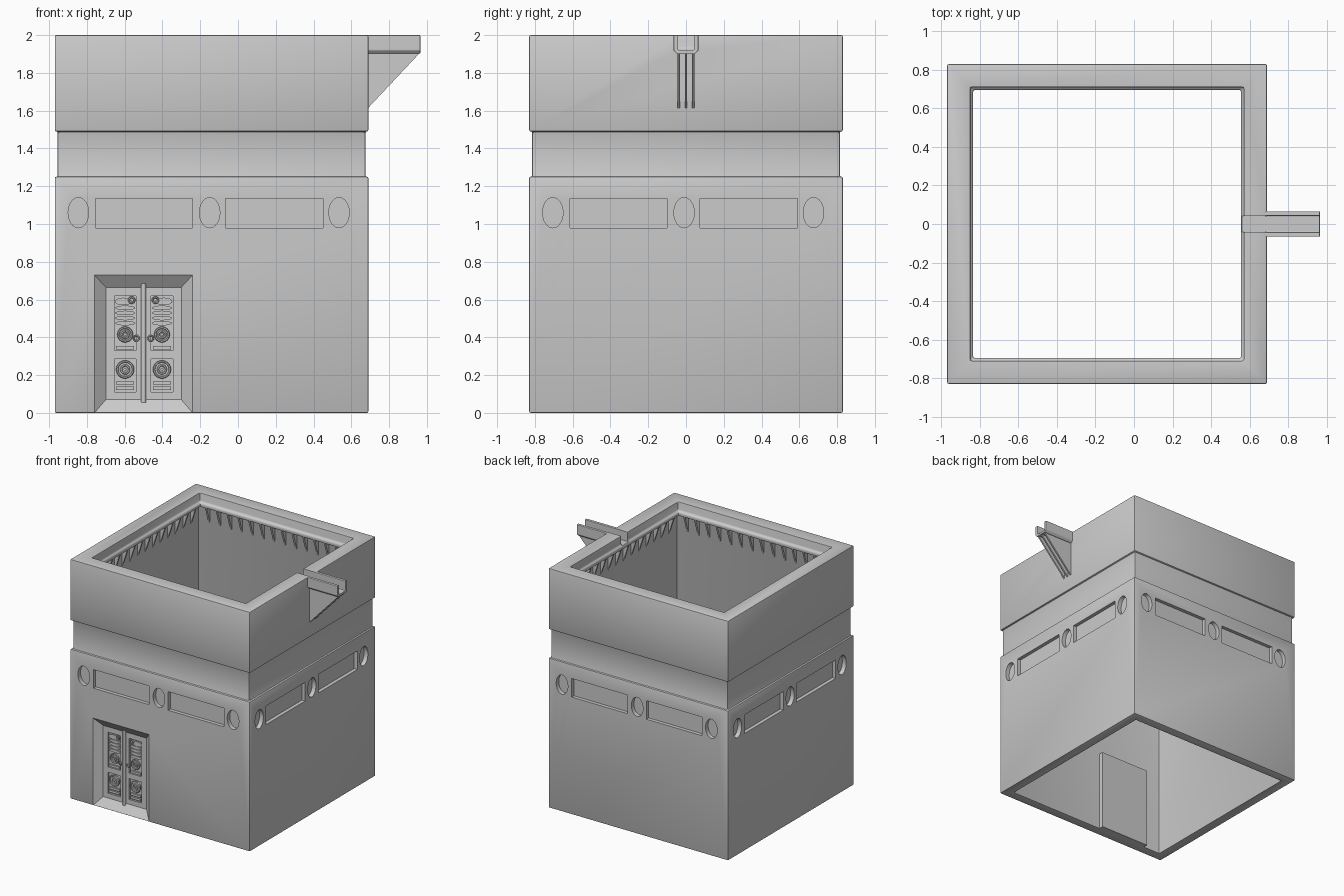
import bpy, bmesh, math
from mathutils import Matrix, Vector

if "Cube" in bpy.data.objects:
    bpy.data.objects.remove(bpy.data.objects["Cube"], do_unlink=True)

stone = bpy.data.materials.new("stone_grey")
stone.use_nodes = True
GREY = (0.6, 0.6, 0.6, 1)
stone.diffuse_color = GREY
stone.node_tree.nodes["Principled BSDF"].inputs["Base Color"].default_value = GREY

CX = -0.14       # tower axis in x
HALF = 0.83      # half width of the tower
DOOR_X = -0.50   # centre line of the door
DOOR_Y = -0.78   # plane of the door leaves


def finish(bm, name, smooth=True):
    bmesh.ops.recalc_face_normals(bm, faces=bm.faces)
    mesh = bpy.data.meshes.new(name)
    bm.to_mesh(mesh)
    bm.free()
    mesh.materials.append(stone)
    obj = bpy.data.objects.new(name, mesh)
    bpy.context.collection.objects.link(obj)
    activate(obj)
    if smooth:
        bpy.ops.object.shade_smooth_by_angle(angle=math.radians(35))
    return obj


def activate(obj):
    bpy.ops.object.select_all(action='DESELECT')
    obj.select_set(True)
    bpy.context.view_layer.objects.active = obj


def bevel(obj, width, segments=2):
    mod = obj.modifiers.new("bevel", 'BEVEL')
    mod.width, mod.segments, mod.limit_method = width, segments, 'ANGLE'
    activate(obj)
    bpy.ops.object.modifier_apply(modifier=mod.name)


def cut(obj, cutter):
    cutter.hide_render = True
    mod = obj.modifiers.new("cut", 'BOOLEAN')
    mod.operation, mod.solver, mod.object = 'DIFFERENCE', 'EXACT', cutter
    activate(obj)
    bpy.ops.object.modifier_apply(modifier=mod.name)
    bpy.data.objects.remove(cutter, do_unlink=True)


def box(bm, x, y, z):
    mid = Vector([(a + b) / 2 for a, b in (x, y, z)])
    size = [b - a for a, b in (x, y, z)]
    bmesh.ops.create_cube(bm, size=1, matrix=Matrix.Translation(mid) @ Matrix.Diagonal((*size, 1)))


def disc(bm, x, y, z, rx, rz, depth, sides=32):
    """Elliptical cylinder lying along y."""
    mat = (Matrix.Translation((x, y, z)) @ Matrix.Diagonal((rx, 1, rz, 1))
           @ Matrix.Rotation(math.pi / 2, 4, 'X'))
    bmesh.ops.create_cone(bm, cap_ends=True, segments=sides, radius1=1, radius2=1,
                          depth=depth, matrix=mat)


def prism(bm, points, offset):
    """Extrude a polygon along an offset."""
    a = [bm.verts.new(p) for p in points]
    b = [bm.verts.new(Vector(p) + Vector(offset)) for p in points]
    bm.faces.new(a)
    bm.faces.new(b[::-1])
    for i in range(len(a)):
        j = (i + 1) % len(a)
        bm.faces.new((a[i], a[j], b[j], b[i]))


def ring(bm, x, y, z, radius, tube, sides=24, tube_sides=6):
    """Torus facing y."""
    rows = []
    for i in range(sides):
        t = math.tau * i / sides
        row = []
        for k in range(tube_sides):
            s = math.tau * k / tube_sides
            r = radius + tube * math.cos(s)
            row.append(bm.verts.new((x + r * math.cos(t), y + tube * math.sin(s), z + r * math.sin(t))))
        rows.append(row)
    for i in range(sides):
        for k in range(tube_sides):
            a, b, m = rows[i], rows[(i + 1) % sides], (k + 1) % tube_sides
            bm.faces.new((a[k], b[k], b[m], a[m]))


def spin(bm, verts, quarter):
    bmesh.ops.rotate(bm, verts=verts, cent=(0, 0, 0),
                     matrix=Matrix.Rotation(quarter * math.pi / 2, 3, 'Z'))


# Tower shell: wall profile (half width, height) swept round a square
profile = [(HALF, 0), (HALF, 1.25), (0.815, 1.25), (0.815, 1.49), (HALF, 1.49), (HALF, 2),
           (0.71, 2), (0.71, 1.93), (0.695, 1.92), (0.695, 1.89), (0.75, 1.89), (0.75, 0)]
bm = bmesh.new()
loops = [[bm.verts.new((CX + sx * h, sy * h, z)) for h, z in profile]
         for sx, sy in ((1, 1), (-1, 1), (-1, -1), (1, -1))]
for c in range(4):
    a, b = loops[c], loops[(c + 1) % 4]
    for i in range(len(profile)):
        j = (i + 1) % len(profile)
        bm.faces.new((a[i], a[j], b[j], b[i]))
tower = finish(bm, "tower_walls", smooth=False)
bevel(tower, 0.008)

# Recessed oval and rectangular wall panels on all four sides
bm = bmesh.new()
for side in range(4):
    start = len(bm.verts)
    for x in (-0.705, -0.01, 0.675):
        disc(bm, x, -HALF, 1.06, 0.054, 0.08, 0.07)
    for x in (-0.615, 0.075):
        box(bm, (x, x + 0.515), (-HALF - 0.05, -HALF + 0.03), (0.98, 1.135))
    bm.verts.ensure_lookup_table()
    spin(bm, bm.verts[start:], side)
bmesh.ops.translate(bm, verts=bm.verts, vec=(CX, 0, 0))
cut(tower, finish(bm, "panel_cutter", smooth=False))

# Splayed door niche
bm = bmesh.new()
rings = []
for y, half, low, high in ((-HALF - 0.05, 0.32, -0.07, 0.795), (DOOR_Y, 0.2, 0.07, 0.665)):
    rings.append([bm.verts.new((DOOR_X + sx * half, y, z))
                  for sx, z in ((-1, low), (1, low), (1, high), (-1, high))])
bm.faces.new(rings[0])
bm.faces.new(rings[1])
for i in range(4):
    j = (i + 1) % 4
    bm.faces.new((rings[0][i], rings[0][j], rings[1][j], rings[1][i]))
cut(tower, finish(bm, "niche_cutter", smooth=False))

# Sunk door panels and the spout outlet through the rim
bm = bmesh.new()
for s in (-1, 1):
    edges = sorted((DOOR_X + s * 0.04, DOOR_X + s * 0.155))
    for low, high in ((0.33, 0.62), (0.11, 0.285)):
        box(bm, edges, (DOOR_Y - 0.03, DOOR_Y + 0.015), (low, high))
box(bm, (0.5, 0.8), (-0.042, 0.042), (1.922, 2.1))
cut(tower, finish(bm, "door_panel_cutter", smooth=False))
activate(tower)
bpy.ops.object.shade_smooth_by_angle(angle=math.radians(30))

# Door backing inside the wall
bm = bmesh.new()
box(bm, (-0.73, -0.27), (-0.755, -0.71), (0, 0.68))
finish(bm, "door_backing", smooth=False)

# Centre post of the door
bm = bmesh.new()
bmesh.ops.create_cone(bm, cap_ends=True, segments=12, radius1=0.013, radius2=0.013, depth=0.63,
                      matrix=Matrix.Translation((DOOR_X, DOOR_Y - 0.006, 0.37)))
finish(bm, "door_post")

# Carved door ornaments, mirrored for the two leaves
for s, label in ((-1, "right"), (1, "left")):
    bm = bmesh.new()
    mid, back = DOOR_X + s * 0.0975, DOOR_Y + 0.01
    for z in (0.475, 0.502, 0.529, 0.556):
        disc(bm, mid, back, z, 0.054, 0.012, 0.014, 16)
    disc(bm, mid + s * 0.01, back, 0.59, 0.045, 0.02, 0.014, 16)
    ring(bm, DOOR_X + s * 0.063, DOOR_Y, 0.597, 0.015, 0.005)
    for z, size in ((0.415, 0.036), (0.23, 0.042)):
        disc(bm, mid, back, z, size, size, 0.016)
        ring(bm, mid, DOOR_Y, z, size, 0.006)
        ring(bm, mid, DOOR_Y, z, size * 0.5, 0.006)
        disc(bm, mid, DOOR_Y, z, 0.008, 0.008, 0.02, 12)
    for z in (0.345, 0.13, 0.158):
        box(bm, (mid - 0.048, mid + 0.048), (back - 0.008, back + 0.01), (z - 0.009, z + 0.009))
    ring(bm, DOOR_X + s * 0.038, DOOR_Y - 0.006, 0.395, 0.014, 0.004)
    finish(bm, "door_ornament_" + label)

# Triangular brackets under the inner ledge
bm = bmesh.new()
COUNT = 14
for side in range(4):
    start = len(bm.verts)
    for i in range(COUNT):
        x = -0.70 + 1.4 * (i + 0.5) / COUNT
        prism(bm, [(x - 0.008, 0.755, 1.9), (x - 0.008, 0.70, 1.9), (x - 0.008, 0.755, 1.73)], (0.016, 0, 0))
    bm.verts.ensure_lookup_table()
    spin(bm, bm.verts[start:], side)
bmesh.ops.translate(bm, verts=bm.verts, vec=(CX, 0, 0))
finish(bm, "ledge_brackets", smooth=False)

# Water spout: open channel
section = [(-0.066, 2), (-0.066, 1.92), (-0.05, 1.902), (0.05, 1.902), (0.066, 1.92), (0.066, 2),
           (0.042, 2), (0.042, 1.922), (-0.042, 1.922), (-0.042, 2)]
bm = bmesh.new()
prism(bm, [(0.68, y, z) for y, z in section], (0.285, 0, 0))
spout = finish(bm, "water_spout", smooth=False)
bevel(spout, 0.004)

# Three thin struts under the spout
bm = bmesh.new()
for y in (-0.038, 0, 0.038):
    prism(bm, [(0.685, y - 0.006, 1.905), (0.962, y - 0.006, 1.905), (0.685, y - 0.006, 1.61)], (0, 0.012, 0))
finish(bm, "spout_struts", smooth=False)
